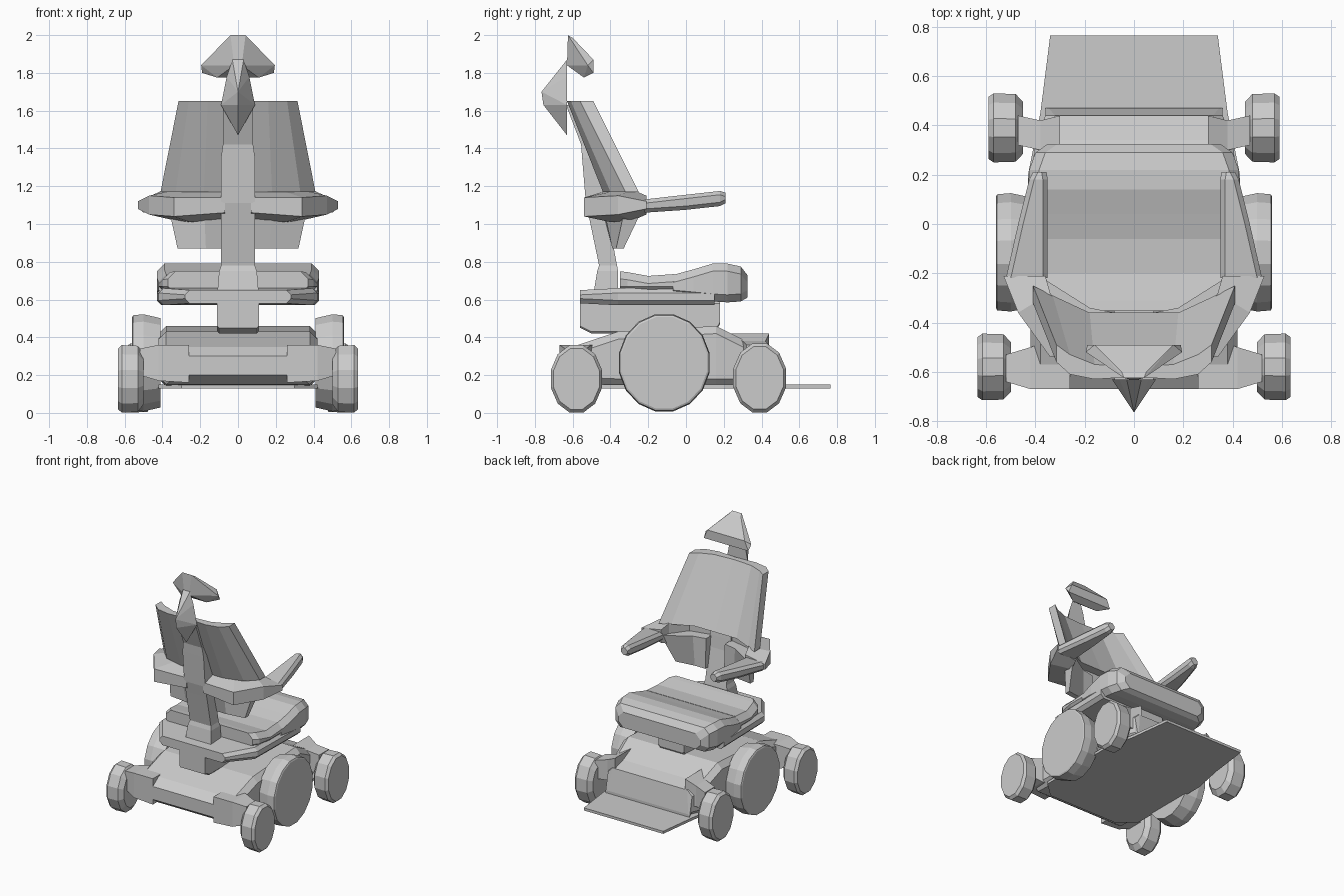
import bpy, bmesh, math

if "Cube" in bpy.data.objects:
    bpy.data.objects.remove(bpy.data.objects["Cube"])


def finish(name, bm, mirror=False):
    bmesh.ops.recalc_face_normals(bm, faces=bm.faces)
    me = bpy.data.meshes.new(name)
    bm.to_mesh(me)
    bm.free()
    ob = bpy.data.objects.new(name, me)
    bpy.context.collection.objects.link(ob)
    if mirror:
        mod = ob.modifiers.new("Mirror", 'MIRROR')
        mod.use_axis[0] = True
    return ob


def loft(name, rings, mirror=False):
    """Skin a row of equal rings and cap both ends."""
    bm = bmesh.new()
    vs = [[bm.verts.new(p) for p in r] for r in rings]
    n = len(vs[0])
    for a, b in zip(vs, vs[1:]):
        for i in range(n):
            j = (i + 1) % n
            bm.faces.new((a[i], a[j], b[j], b[i]))
    bm.faces.new(vs[0])
    bm.faces.new(vs[-1])
    return finish(name, bm, mirror)


def hull(name, pts, mirror=False):
    bm = bmesh.new()
    for p in pts:
        bm.verts.new(p)
    bmesh.ops.convex_hull(bm, input=bm.verts)
    return finish(name, bm, mirror)


def box_ring(y, x0, x1, z0, z1, c):
    """Chamfered rectangle across the y axis."""
    return [(x0 + c, y, z0), (x1 - c, y, z0), (x1, y, z0 + c), (x1, y, z1 - c),
            (x1 - c, y, z1), (x0 + c, y, z1), (x0, y, z1 - c), (x0, y, z0 + c)]


def y_body(name, rows, c):
    """Symmetric body from rows of y, half width, bottom, top."""
    return loft(name, [box_ring(y, -w, w, b, t, min(c, (t - b) * .45)) for y, w, b, t in rows])


def z_post(name, rows):
    """Column from rows of z, half width, back y, front y."""
    return loft(name, [[(-w, a, z), (w, a, z), (w, b, z), (-w, b, z)] for z, w, a, b in rows])


def wheel(name, y, z, ry, rz, sides, rows):
    """Pair of faceted wheels; rows are x, scale."""
    ang = [2 * math.pi * (i + .5) / sides for i in range(sides)]
    loft(name, [[(x, y + ry * s * math.cos(a), z + rz * s * math.sin(a)) for a in ang]
                for x, s in rows], mirror=True)


# Wheels
wheel("rear_caster", -.58, .18, .14, .185, 12, [(.50, .75), (.53, .98), (.615, 1), (.635, .9)])
wheel("front_caster", .39, .185, .145, .19, 12, [(.45, .75), (.48, .98), (.57, 1), (.59, .9)])
wheel("drive_wheel", -.115, .265, .245, .262, 16, [(.41, .92), (.50, 1), (.555, .98), (.56, .94)])

# Caster arms
loft("rear_caster_arm", [[(x, a, b), (x, c, b), (x, c, t), (x, a, t)] for x, a, c, b, t in
     [(.26, -.67, -.45, .16, .36), (.42, -.67, -.50, .17, .36), (.52, -.64, -.53, .20, .34)]], True)
loft("front_caster_arm", [[(x, a, b), (x, c, b), (x, c, t), (x, a, t)] for x, a, c, b, t in
     [(.30, .20, .44, .20, .42), (.38, .30, .42, .22, .38), (.47, .32, .44, .22, .36)]], True)

# Powered base and footplate
y_body("base_body", [(-.67, .36, .20, .30), (-.60, .42, .15, .35), (-.36, .42, .14, .43),
                     (.16, .42, .14, .46), (.34, .40, .14, .37), (.44, .36, .14, .34),
                     (.47, .36, .14, .17)], .04)
loft("footplate", [[(-w, y, .13), (w, y, .13), (w, y, .15), (-w, y, .15)] for y, w in
     [(-.56, .30), (-.45, .42), (.20, .43), (.45, .38), (.765, .34)]])

# Seat
y_body("seat_pedestal", [(-.56, .11, .45, .59), (-.50, .11, .42, .59),
                         (.15, .11, .42, .59), (.18, .11, .47, .59)], .01)
y_body("seat_tray", [(-.56, .28, .58, .65), (-.36, .42, .57, .66), (.15, .43, .57, .66)], .025)
y_body("rear_cushion", [(-.35, .37, .63, .75), (-.31, .40, .63, .745), (-.20, .42, .63, .725),
                        (-.06, .42, .63, .735)], .04)
y_body("front_cushion", [(-.07, .42, .61, .73), (.04, .43, .60, .76), (.14, .43, .59, .79),
                         (.22, .425, .585, .79), (.29, .40, .59, .775), (.325, .35, .61, .73)], .04)

# Back post
z_post("back_post", [(.63, .11, -.49, -.36), (.75, .10, -.47, -.36), (.78, .09, -.46, -.365),
                     (1.02, .09, -.51, -.41), (1.11, .09, -.53, -.42), (1.35, .09, -.55, -.45),
                     (1.42, .08, -.555, -.50), (1.63, .08, -.635, -.58)])


# Backrest panels: rows are top x, back, front, then bottom x, back, front
def back_panel(name, rows, zt, zb):
    loft(name, [[(xt, a, zt), (xt, b, zt), (xb, d, zb), (xb, c, zb)]
                for xt, a, b, xb, c, d in rows], True)


back_panel("backrest", [(0, -.62, -.58, 0, -.44, -.36), (.16, -.63, -.57, .18, -.44, -.36),
                        (.26, -.61, -.53, .33, -.40, -.29), (.315, -.56, -.49, .41, -.32, -.25)],
           1.65, 1.17)
back_panel("lower_backrest", [(.08, -.45, -.36, .08, -.39, -.35), (.18, -.44, -.34, .17, -.39, -.35),
                              (.37, -.32, -.22, .32, -.37, -.33)], 1.10, .87)

# Arm brackets and pads
loft("arm_bracket", [[(xo, yo, b + .03), (xi, yi, b), (xi, yi, t), (xo, yo, t - .03)]
                     for xo, yo, xi, yi, b, t in
                     [(.07, -.53, .07, -.44, 1.03, 1.17), (.34, -.54, .25, -.40, 1.01, 1.17),
                      (.47, -.36, .34, -.28, 1.02, 1.18), (.53, -.21, .36, -.21, 1.05, 1.15)]], True)
loft("arm_pad", [box_ring(y, x0, x1, b, t, .02) for y, x0, x1, b, t in
                 [(-.22, .35, .52, 1.06, 1.13), (0, .35, .47, 1.075, 1.155),
                  (.18, .35, .425, 1.095, 1.175), (.21, .355, .41, 1.11, 1.165)]], True)

# Headrest
sides = (-1, 1)
hull("headrest_pad", [(s * x, y, z) for s in sides for x, y, z in
     [(.04, -.625, 2.0), (.05, -.60, 1.985), (.195, -.52, 1.84), (.16, -.49, 1.87),
      (.19, -.49, 1.80), (.11, -.54, 1.775), (.02, -.63, 1.84)]])
hull("headrest_bracket", [(0, -.765, 1.70), (0, -.755, 1.63), (0, -.63, 1.47)] +
     [(s * x, -.63, z) for s in sides for x, z in [(.03, 1.87), (.09, 1.63), (.06, 1.78)]])
